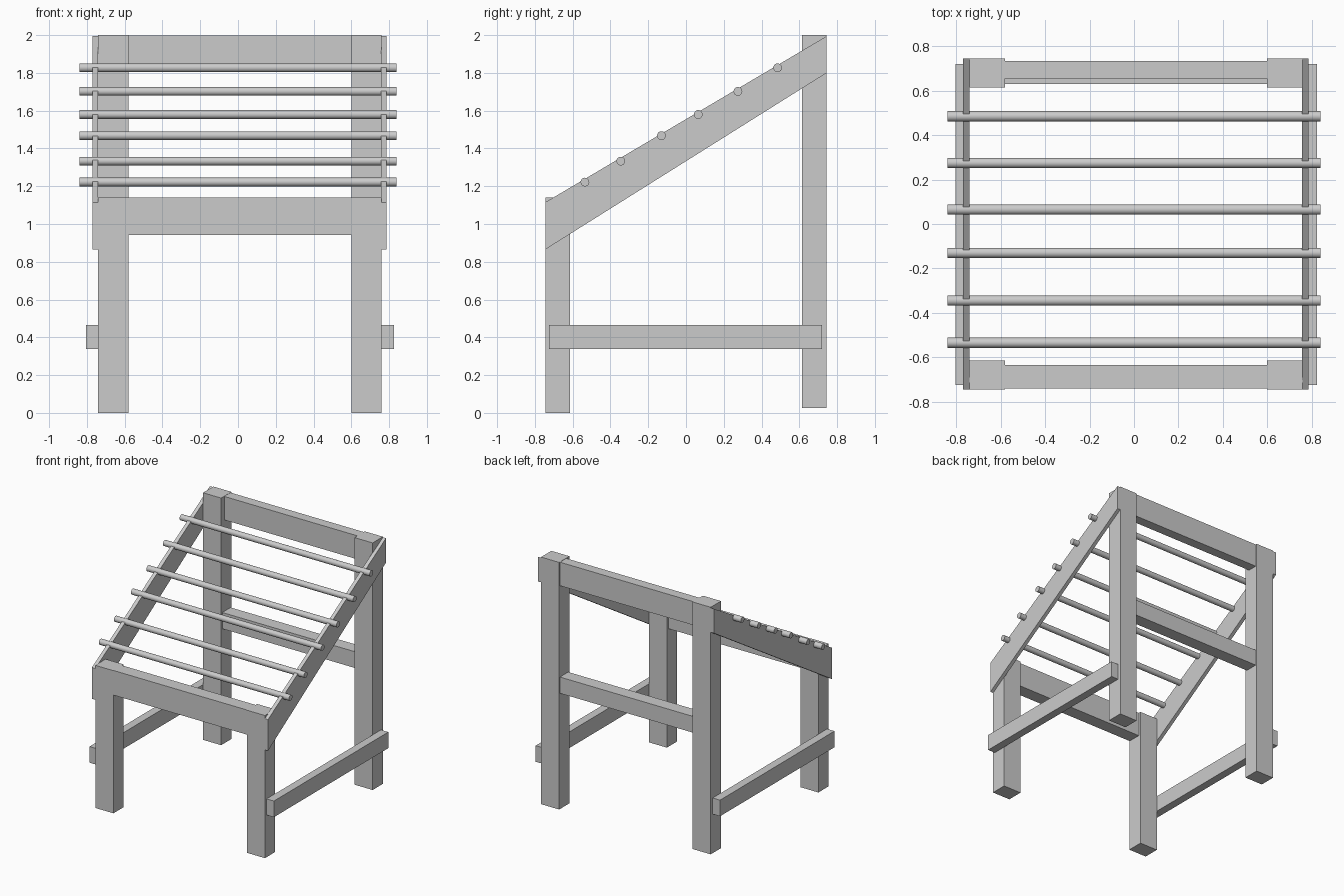
import bpy, bmesh, math

if "Cube" in bpy.data.objects:
    bpy.data.objects.remove(bpy.data.objects["Cube"])


def box(name, x, y, z):
    """Box from its (min, max) range on each axis."""
    bpy.ops.mesh.primitive_cube_add(size=1, location=[sum(r) / 2 for r in (x, y, z)])
    ob = bpy.context.object
    ob.name = name
    ob.scale = [r[1] - r[0] for r in (x, y, z)]
    bpy.ops.object.transform_apply(location=False, rotation=False, scale=True)
    return ob


def side_plank(name, x0, x1, profile):
    """Plank made by extruding a (y, z) profile along x."""
    bm = bmesh.new()
    face = bm.faces.new([bm.verts.new((x0, y, z)) for y, z in profile])
    ext = bmesh.ops.extrude_face_region(bm, geom=[face])
    moved = [g for g in ext["geom"] if isinstance(g, bmesh.types.BMVert)]
    bmesh.ops.translate(bm, verts=moved, vec=(x1 - x0, 0, 0))
    bmesh.ops.recalc_face_normals(bm, faces=bm.faces)
    mesh = bpy.data.meshes.new(name)
    bm.to_mesh(mesh)
    bm.free()
    ob = bpy.data.objects.new(name, mesh)
    bpy.context.collection.objects.link(ob)
    return ob


# Legs: short front pair, tall back pair; sloped rails and stretchers outside them
SLOPE = [(-0.745, 0.865), (-0.745, 1.115), (0.745, 1.995), (0.745, 1.80)]
sides = {
    "left": ((-0.74, -0.58), (-0.77, -0.74), (-0.805, -0.74)),
    "right": ((0.60, 0.76), (0.757, 0.787), (0.76, 0.825)),
}
for side, (leg_x, rail_x, stretcher_x) in sides.items():
    box(f"{side}_front_leg", leg_x, (-0.745, -0.615), (0, 1.14))
    box(f"{side}_back_leg", leg_x, (0.615, 0.745), (0.025, 2.0))
    side_plank(f"{side}_sloped_rail", *rail_x, SLOPE)
    box(f"{side}_stretcher", stretcher_x, (-0.725, 0.72), (0.337, 0.466))

# Cross rails between the legs
box("front_rail", (-0.58, 0.60), (-0.742, -0.635), (0.943, 1.14))
box("back_top_rail", (-0.58, 0.60), (0.655, 0.735), (1.81, 1.998))
box("back_middle_rail", (-0.58, 0.60), (0.63, 0.735), (0.95, 1.08))

# Round rungs resting in the sloped rails
RUNGS = [(-0.535, 1.222), (-0.345, 1.333), (-0.13, 1.468),
         (0.065, 1.58), (0.275, 1.702), (0.485, 1.827)]
for i, (y, z) in enumerate(RUNGS, 1):
    bpy.ops.mesh.primitive_cylinder_add(vertices=24, radius=0.023, depth=1.68,
                                        location=(0, y, z), rotation=(0, math.pi / 2, 0))
    bpy.context.object.name = f"rung_{i}"
    bpy.ops.object.shade_smooth_by_angle(angle=math.radians(40))
